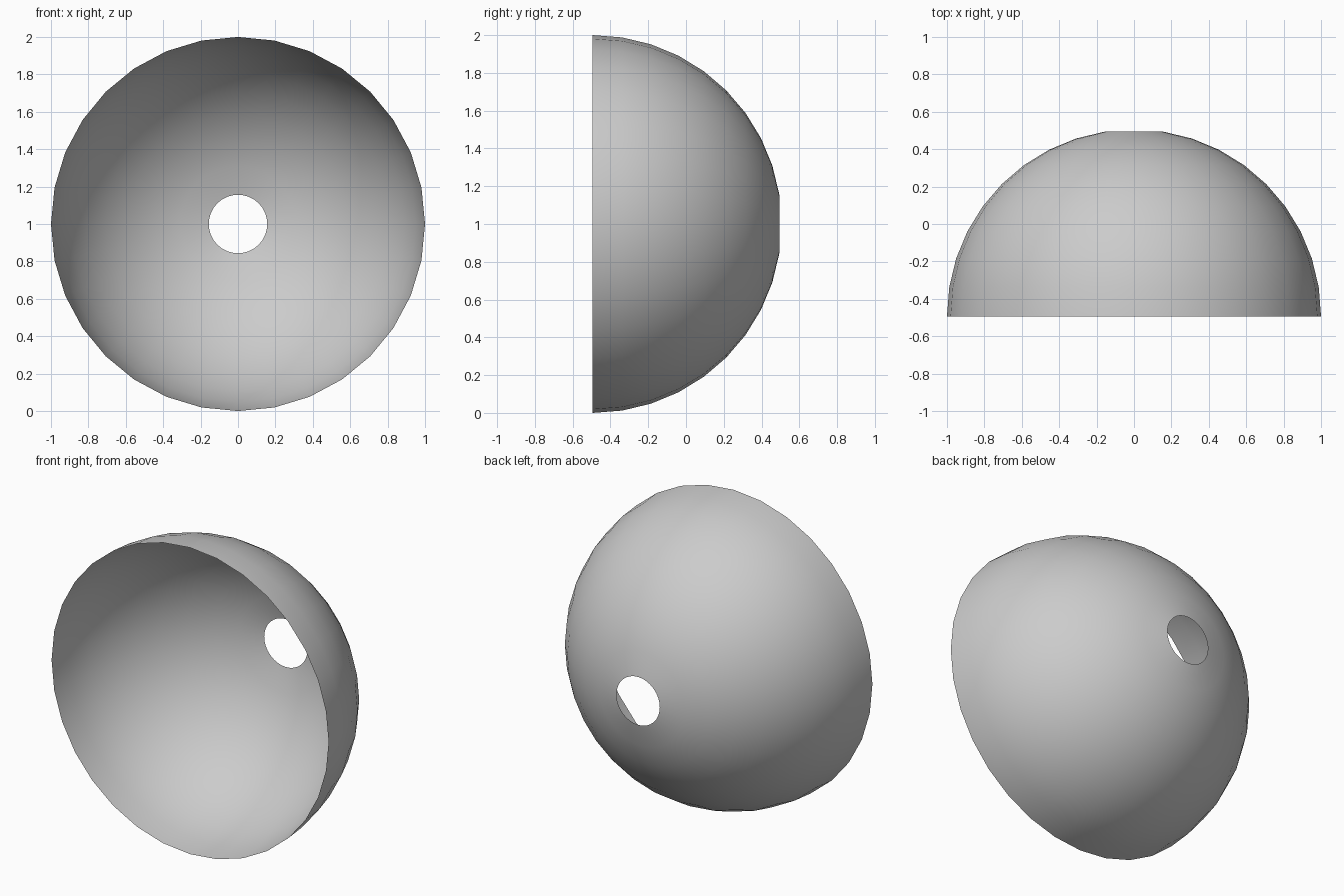
import bpy, bmesh
from math import sin, cos, pi, radians

if "Cube" in bpy.data.objects:
    bpy.data.objects.remove(bpy.data.objects["Cube"])

SEGMENTS, STEP, RADIUS = 32, 9, 1.0
depth = RADIUS * cos(radians(STEP))

# Thin open hemisphere: rim faces -y, small round hole at the +y pole
bm = bmesh.new()
rings = []
for deg in range(STEP, 91, STEP):
    r, y = RADIUS * sin(radians(deg)), RADIUS * cos(radians(deg)) - depth / 2
    rings.append([bm.verts.new((r * cos(2 * pi * i / SEGMENTS), y,
                                RADIUS + r * sin(2 * pi * i / SEGMENTS)))
                  for i in range(SEGMENTS)])
for inner, outer in zip(rings, rings[1:]):
    for i in range(SEGMENTS):
        j = (i + 1) % SEGMENTS
        # wound so the normals point outwards
        face = bm.faces.new((inner[i], inner[j], outer[j], outer[i]))
        face.smooth = True

mesh = bpy.data.meshes.new("dome_shell")
bm.to_mesh(mesh)
bm.free()
shell = bpy.data.objects.new("dome_shell", mesh)
bpy.context.collection.objects.link(shell)
